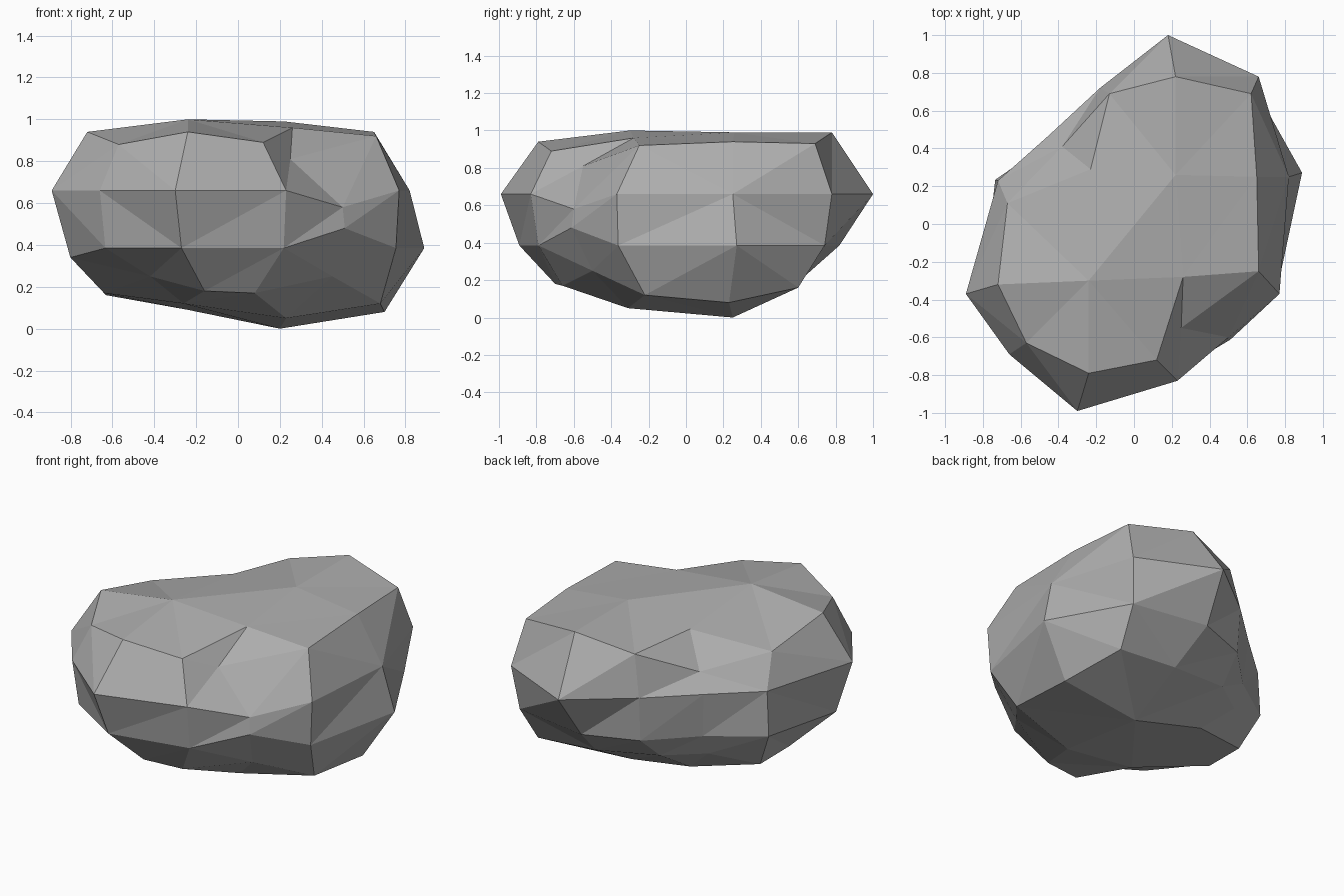
import bpy
import bmesh

default_cube = bpy.data.objects.get("Cube")
if default_cube:
    bpy.data.objects.remove(default_cube, do_unlink=True)

# Single stone colour
stone = bpy.data.materials.new("stone_grey")
stone.use_nodes = True
grey = (0.42, 0.42, 0.42, 1)
stone.diffuse_color = grey
shader = next(n for n in stone.node_tree.nodes if n.type == "BSDF_PRINCIPLED")
shader.inputs["Base Color"].default_value = grey
shader.inputs["Roughness"].default_value = 0.9


def ring(outline, heights):
    """Lift a plan outline to the given heights."""
    return [(x, y, z) for (x, y), z in zip(outline, heights)]


# Widest cross-section, counter-clockwise from the front right corner
waist_plan = [(-.66, -.69), (-.3, -.99), (.23, -.83), (.5, -.6),
              (.77, -.37), (.82, .25), (.66, .78), (.18, 1),
              (-.18, .72), (-.45, .47), (-.72, .23), (-.89, -.37)]
waist_height = [.66] * len(waist_plan)
waist_height[3] = .58

# The belt below it follows the same outline, pulled in or out
belt_reach = [.96, .9, .95, 1.02, .98, 1.085, .95, .82, .97, .95, 1.02, .9]
belt_plan = [(x * r, y * r) for (x, y), r in zip(waist_plan, belt_reach)]
belt_height = [.385] * len(waist_plan)
belt_height[3] = .48
belt_height[-1] = .34

# Upper rim, dented at two opposite corners
rim_plan = [(-.57, -.63), (-.24, -.79), (.12, -.72), (.25, -.55),
            (.66, -.25), (.65, .25), (.62, .69), (.22, .78),
            (-.13, .69), (-.38, .41), (-.67, .11), (-.72, -.32)]
rim_height = [.88, .94, .89, .81, .92, .94, .93, .99, .91, .76, .85, .94]

# Lower rim
base_plan = [(-.42, -.45), (-.16, -.7), (.08, -.66), (.45, -.5),
             (.68, -.22), (.7, .23), (.6, .6), (.2, .6),
             (-.2, .54), (-.42, .38), (-.63, .17), (-.64, -.1)]
base_height = [.25, .18, .17, .25, .12, .08, .16, .19, .24, .25, .16, .17]

# Four inner points closing the crown and the underside
crown = [(-.24, -.3, 1), (.26, -.28, .96), (.22, .26, .99), (-.23, .29, .94)]
underside = [(-.26, -.33, .12), (.23, -.31, .05), (.2, .25, 0), (-.24, .3, .09)]

bm = bmesh.new()


def add_points(points):
    return [bm.verts.new(p) for p in points]


def add_wall(lower, upper):
    """Join two rings with a band of quads."""
    for i in range(len(lower)):
        j = (i + 1) % len(lower)
        bm.faces.new((lower[i], lower[j], upper[j], upper[i]))


def add_cap(rim, inner):
    """Close a twelve point ring with a three by three patch."""
    bm.faces.new(inner)
    for k in range(4):
        c = 3 * k
        after = inner[(k + 1) % 4]
        bm.faces.new((rim[c - 1], rim[c], rim[c + 1], inner[k]))
        bm.faces.new((rim[c + 1], rim[c + 2], after, inner[k]))


rings = [add_points(ring(plan, heights)) for plan, heights in (
    (base_plan, base_height), (belt_plan, belt_height),
    (waist_plan, waist_height), (rim_plan, rim_height))]
for lower, upper in zip(rings, rings[1:]):
    add_wall(lower, upper)
add_cap(rings[0], add_points(underside))
add_cap(rings[-1], add_points(crown))

# Flat facets
bmesh.ops.recalc_face_normals(bm, faces=bm.faces[:])
bmesh.ops.triangulate(bm, faces=bm.faces[:], quad_method="BEAUTY")

mesh = bpy.data.meshes.new("boulder")
bm.to_mesh(mesh)
bm.free()
mesh.materials.append(stone)
boulder = bpy.data.objects.new("boulder", mesh)
bpy.context.collection.objects.link(boulder)
